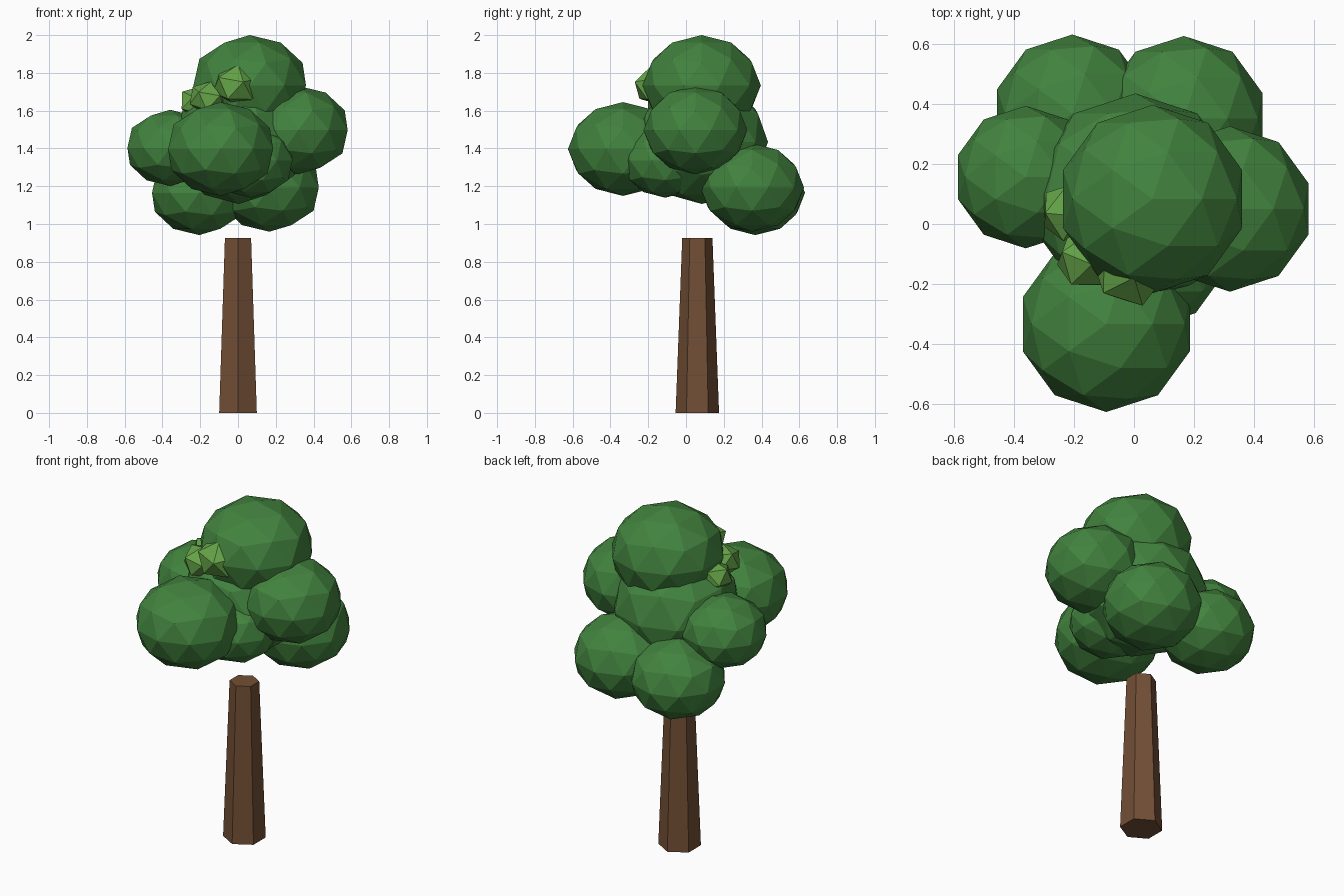
import bpy

if "Cube" in bpy.data.objects:
    bpy.data.objects.remove(bpy.data.objects["Cube"])


def material(name, color):
    m = bpy.data.materials.new(name)
    m.diffuse_color = (*color, 1)
    m.use_nodes = True
    m.node_tree.nodes["Principled BSDF"].inputs["Base Color"].default_value = m.diffuse_color
    return m


leaf = material("leaf_green", (0.054, 0.225, 0.048))
light_leaf = material("light_leaf_green", (0.13, 0.37, 0.065))
bark = material("bark_brown", (0.17, 0.078, 0.036))


def clump(name, center, radius, mat, subdivisions=2, squash=0.85, tilt=(0, 0, 0)):
    """Faceted, slightly flattened ball of leaves."""
    bpy.ops.mesh.primitive_ico_sphere_add(subdivisions=subdivisions, radius=radius,
                                          location=center, rotation=tilt)
    ob = bpy.context.object
    ob.name = name
    ob.scale = (1, 1, squash)
    ob.data.materials.append(mat)


# Tapered six-sided trunk
bpy.ops.mesh.primitive_cone_add(vertices=6, radius1=0.115, radius2=0.08, depth=0.925,
                                location=(0, 0.06, 0.4625))
trunk = bpy.context.object
trunk.name = "trunk"
trunk.data.materials.append(bark)

# Crown of overlapping leaf clumps
clump("crown_core", (0.005, 0.084, 1.435), 0.35, leaf, squash=0.94)
for name, center, radius in [
    ("crown_top", (0.062, 0.083, 1.734), 0.313),
    ("crown_right", (0.319, 0.05, 1.497), 0.275),
    ("crown_left", (-0.36, 0.156, 1.403), 0.237),
    ("crown_front", (-0.092, -0.333, 1.397), 0.292),
    ("crown_front_low", (0.07, -0.11, 1.335), 0.23),
    ("crown_back_right", (0.166, 0.35, 1.193), 0.275),
    ("crown_back_left", (-0.205, 0.367, 1.165), 0.263),
]:
    clump(name, center, radius, leaf)

# Small light tufts curving round the front left of the top clump
for i, (center, radius) in enumerate([
    ((-0.01, -0.15, 1.735), 0.132),
    ((-0.155, -0.115, 1.665), 0.11),
    ((-0.21, 0.04, 1.64), 0.108),
]):
    clump(f"light_tuft_{i + 1}", center, radius, light_leaf, subdivisions=1,
          tilt=(0.25, 0.1, 0.3 * i))
